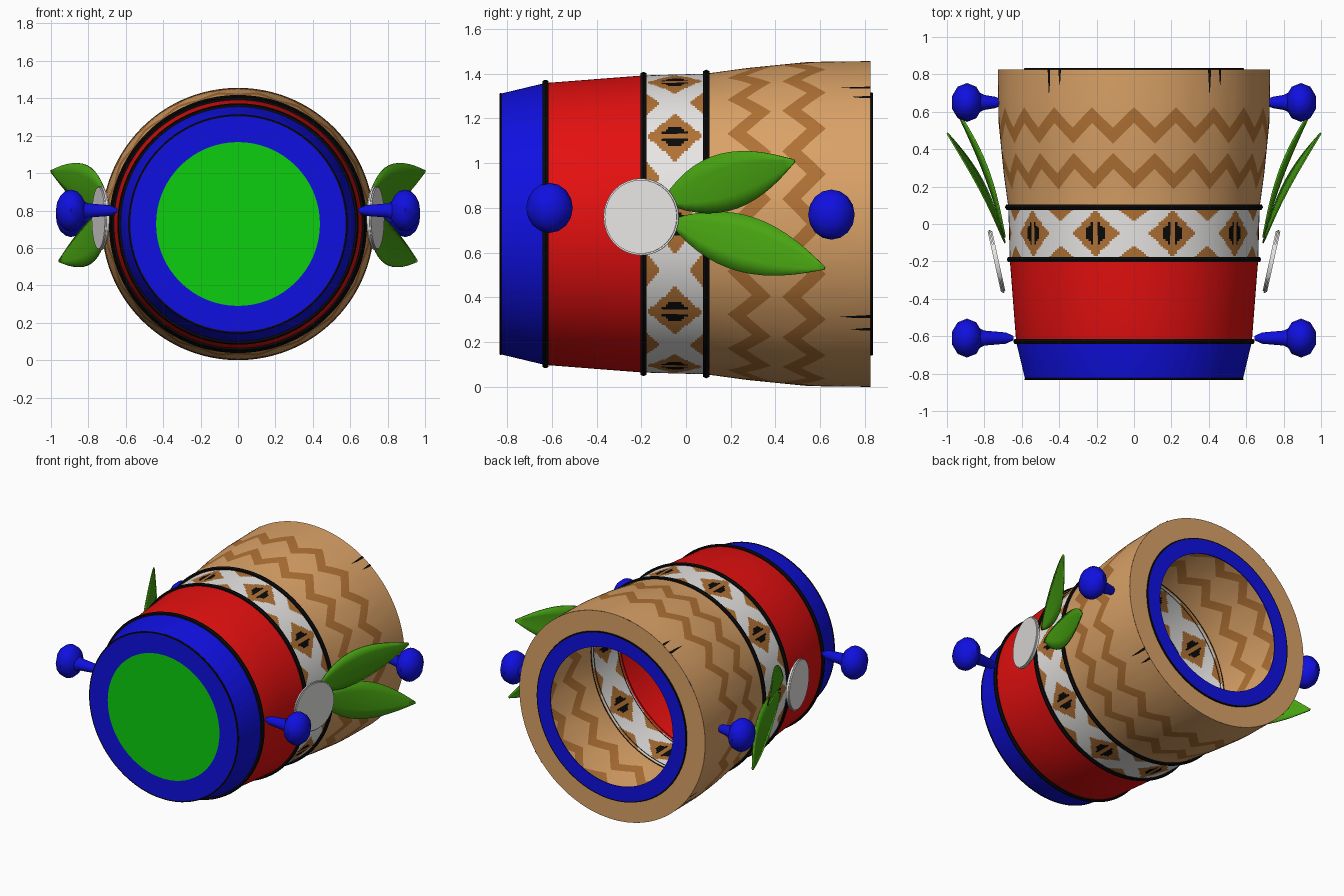
import bpy, bmesh, math
from mathutils import Vector, Matrix

if "Cube" in bpy.data.objects:
    bpy.data.objects.remove(bpy.data.objects["Cube"])

ZC = 0.728          # height of the drum axis
N = 320             # columns around the drum
TAU = 2 * math.pi

# --- materials
def mat(name, r, g, b):
    m = bpy.data.materials.new(name)
    m.diffuse_color = (r, g, b, 1)
    m.use_nodes = True
    m.node_tree.nodes["Principled BSDF"].inputs["Base Color"].default_value = m.diffuse_color
    return m

TAN = mat("tan", 0.70, 0.36, 0.135)
BROWN = mat("brown", 0.43, 0.165, 0.035)
RED = mat("red", 0.78, 0.005, 0.005)
BLUE = mat("blue", 0.005, 0.005, 0.75)
BLACK = mat("black", 0.003, 0.003, 0.003)
WHITE = mat("white", 0.80, 0.79, 0.78)
GREEN = mat("bright green", 0.004, 0.62, 0.005)
LEAF = mat("leaf green", 0.065, 0.37, 0.006)

# --- helpers
def finish(name, bm, mats, smooth=True, recalc=True):
    if recalc:
        bmesh.ops.recalc_face_normals(bm, faces=bm.faces)
    me = bpy.data.meshes.new(name)
    bm.to_mesh(me)
    bm.free()
    for m in mats:
        me.materials.append(m)
    ob = bpy.data.objects.new(name, me)
    bpy.context.collection.objects.link(ob)
    if smooth:
        bpy.context.view_layer.objects.active = ob
        bpy.ops.object.select_all(action='DESELECT')
        ob.select_set(True)
        bpy.ops.object.shade_smooth_by_angle(angle=math.radians(40))
    return ob

def around(r, y, a):
    return Vector((r * math.cos(a), y, ZC + r * math.sin(a)))

def lathe(name, profile, m, segs=80, closed=False):
    """Revolve (radius, y) points round the drum axis."""
    bm = bmesh.new()
    rings = [[bm.verts.new(around(r, y, TAU * i / segs)) for i in range(segs)]
             for r, y in profile]
    pairs = list(zip(rings, rings[1:])) + ([(rings[-1], rings[0])] if closed else [])
    for a, b in pairs:
        for i in range(segs):
            j = (i + 1) % segs
            bm.faces.new((a[i], a[j], b[j], b[i]))
    return finish(name, bm, [m])

PROFILE = [(-0.83, 0.582), (-0.63, 0.630), (-0.19, 0.664), (0.09, 0.672),
           (0.25, 0.694), (0.40, 0.713), (0.56, 0.725), (0.83, 0.728)]

def radius(y):
    for (y0, r0), (y1, r1) in zip(PROFILE, PROFILE[1:]):
        if y <= y1:
            return r0 + (r1 - r0) * (y - y0) / (y1 - y0)
    return PROFILE[-1][1]

def wave(a):
    """Triangle wave with twenty peaks round the drum."""
    t = (a / TAU * 20) % 1
    return abs(t - 0.5) * 4 - 1

# --- drum shell: rows of (y, zigzag amplitude, kind of strip above the row)
BAND = 28
rows = [(-0.83, 0, 'blue'), (-0.63, 0, 'red'), (-0.41, 0, 'red')]
rows += [(-0.19 + 0.28 * k / BAND, 0, 'diamond') for k in range(BAND)]
rows += [(0.09, 0, 'tan'), (0.24, -0.055, 'brown'), (0.325, -0.055, 'tan'),
         (0.485, 0.055, 'brown'), (0.57, 0.055, 'tan'), (0.68, 0, 'tan'),
         (0.76, 0, 'tan'), (0.825, 0, 'tan')]
slots = [TAN, BROWN, RED, BLUE, BLACK, WHITE]
index = {'tan': 0, 'brown': 1, 'red': 2, 'blue': 3}

def diamond(u, v):
    """Slot for a point of the repeating motif, u and v in 0..1 from its centre."""
    if u / 0.33 + v / 0.58 < 1 and u < 0.22 and v < 0.40:
        return 1 if u < 0.05 else 4
    if u / 0.62 + v / 0.90 < 1:
        return 1
    if (1 - u) / 0.50 + (1 - v) / 0.52 < 1:
        return 1
    return 5

bm = bmesh.new()
grid = []
for y, amp, kind in rows:
    ring = []
    for i in range(N):
        a = TAU * i / N
        yy = y + amp * wave(a)
        ring.append(bm.verts.new(around(radius(yy), yy, a)))
    grid.append(ring)
for k in range(len(rows) - 1):
    y, amp, kind = rows[k]
    for i in range(N):
        j = (i + 1) % N
        f = bm.faces.new((grid[k][i], grid[k][j], grid[k + 1][j], grid[k + 1][i]))
        if kind == 'diamond':
            u = abs(((i + 0.5) / N * 10 + 0.5) % 1 - 0.5) * 2
            v = abs((y + 0.14 / BAND + 0.05) / 0.14)
            f.material_index = diamond(u, v)
        else:
            f.material_index = index[kind]
finish("drum_shell", bm, slots)

# --- back lip, hoop faces, front skin
lathe("back_lip", [(0.728, 0.825), (0.58, 0.825)], TAN)
lathe("back_hoop", [(0.585, 0.833), (0.48, 0.833), (0.48, 0.826), (0.585, 0.826)], BLUE, closed=True)
lathe("front_hoop", [(0.582, -0.83), (0.43, -0.83)], BLUE)
bm = bmesh.new()
bm.faces.new([bm.verts.new(around(0.438, -0.833, TAU * i / 64)) for i in range(64)])
finish("front_skin", bm, [GREEN], smooth=False, recalc=False)

# --- black cords round the drum
def cord(name, r, y, half, h):
    lathe(name, [(r - 0.004, y - half), (r + h * 0.6, y - half), (r + h, y),
                 (r + h * 0.6, y + half), (r - 0.004, y + half)], BLACK)

cord("front_edge_cord", 0.580, -0.829, 0.005, 0.006)
cord("front_cord", 0.630, -0.628, 0.014, 0.015)
cord("middle_cord", 0.664, -0.19, 0.014, 0.016)
cord("rear_cord", 0.672, 0.09, 0.014, 0.018)
cord("back_edge_cord", 0.583, 0.829, 0.006, 0.005)

# --- cracks at the back lip: thin tapered plates
bm = bmesh.new()
for base in (37, 143, 217, 323):
    side = 1 if math.sin(math.radians(base)) > 0 else -1
    centre = 90 - (90 - base) * 36 / 53 if side > 0 else base
    for off, length, w in ((-3, 0.09, 0.011), (2.5, 0.14, 0.012)):
        a = math.radians((base if side < 0 else 90 + math.copysign(36, base - 90)) + off)
        r = 0.731
        pts = [around(r, 0.825, a - w), around(r, 0.825, a + w),
               around(r, 0.825 - length * 0.5, a + w * 0.5),
               around(r, 0.825 - length, a), around(r, 0.825 - length * 0.5, a - w * 0.9)]
        f = bm.faces.new([bm.verts.new(p) for p in pts])
        f.normal_update()
        if f.normal.dot(Vector((math.cos(a), 0, math.sin(a)))) < 0:
            f.normal_flip()
finish("lip_cracks", bm, [BLACK], smooth=False, recalc=False)

# --- pegs, rosettes and leaves on both sides
def peg(name, s, start, y, z):
    bm = bmesh.new()
    bmesh.ops.create_uvsphere(bm, u_segments=10, v_segments=8, radius=1,
        matrix=Matrix.Translation((s * 0.893, y, z)) @ Matrix.Diagonal((0.085, 0.104, 0.112, 1)))
    prof = [(start, 0.012), (start + 0.04, 0.03), (0.80, 0.040), (0.84, 0.06)]
    rings = [[bm.verts.new((s * x, y + r * math.cos(TAU * i / 10), z + r * math.sin(TAU * i / 10)))
              for i in range(10)] for x, r in prof]
    for a, b in zip(rings, rings[1:]):
        for i in range(10):
            j = (i + 1) % 10
            bm.faces.new((a[i], a[j], b[j], b[i]))
    bm.faces.new(rings[0])
    bm.faces.new(rings[-1])
    finish(name, bm, [BLUE])

def rosette(name, s):
    bm = bmesh.new()
    turn = Matrix.Rotation(-s * math.atan2(0.075, 0.34), 4, 'Z')
    bmesh.ops.create_cone(bm, cap_ends=True, segments=32, radius1=0.172, radius2=0.172, depth=0.024,
        matrix=Matrix.Translation((s * 0.735, -0.20, 0.76)) @ turn @ Matrix.Rotation(math.pi / 2, 4, 'Y'))
    rim = [e for e in bm.edges if len(e.link_faces) == 2 and e.calc_face_angle() > 1]
    bmesh.ops.bevel(bm, geom=rim, offset=0.007, segments=2, affect='EDGES')
    finish(name, bm, [WHITE])

def leaf(name, s, base, tip, width):
    bm = bmesh.new()
    base, tip = Vector(base), Vector(tip)
    d = tip - base
    across = Vector((0, -d.z, d.y)).normalized()
    rows, n = [], 14
    for k in range(n + 1):
        t = k / n
        w = width * max(0.03, math.sin(math.pi * t ** 0.92)) ** 0.85
        bow = -0.035 * math.sin(math.pi * t)
        row = []
        for c in (-1, -0.5, 0, 0.5, 1):
            p = base + d * t + across * (w * c)
            p.x += bow + 0.012 * (1 - c * c) * math.sin(math.pi * t)
            row.append(bm.verts.new((s * p.x, p.y, p.z)))
        rows.append(row)
    for a, b in zip(rows, rows[1:]):
        for i in range(4):
            bm.faces.new((a[i], a[i + 1], b[i + 1], b[i]))
    ob = finish(name, bm, [LEAF])
    mod = ob.modifiers.new("thickness", 'SOLIDIFY')
    mod.thickness = 0.008
    mod.offset = 0

for s, side in ((1, "right"), (-1, "left")):
    peg(side + "_front_peg", s, 0.645, -0.61, 0.80)
    peg(side + "_back_peg", s, 0.70, 0.65, 0.77)
    rosette(side + "_rosette", s)
    leaf(side + "_upper_leaf", s, (0.69, -0.10, 0.83), (0.998, 0.485, 1.01), 0.128)
    leaf(side + "_lower_leaf", s, (0.69, -0.07, 0.74), (0.955, 0.62, 0.53), 0.125)
